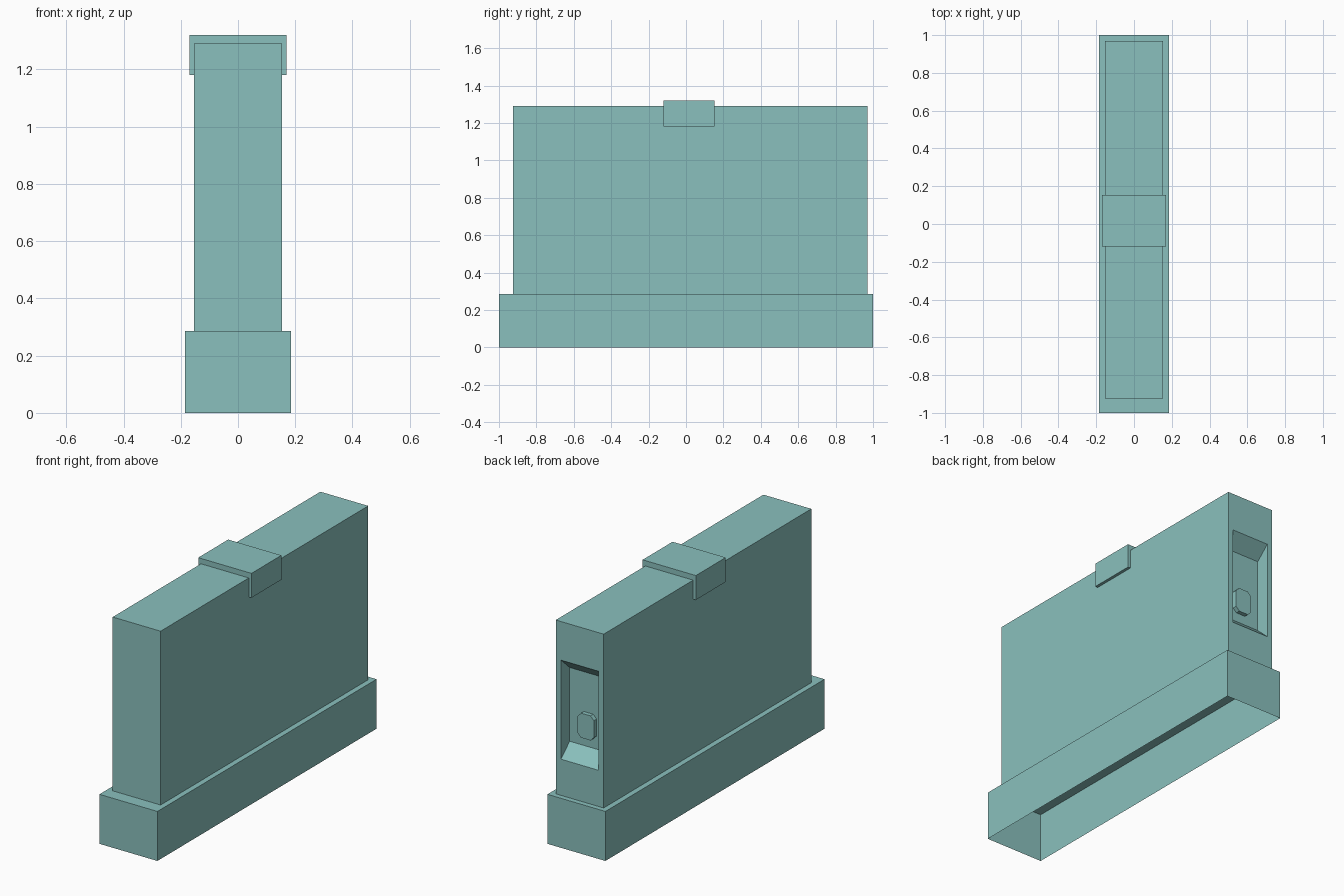
import bpy, bmesh

if "Cube" in bpy.data.objects:
    bpy.data.objects.remove(bpy.data.objects["Cube"])

teal = bpy.data.materials.new("soft teal")
teal.diffuse_color = (0.254, 0.527, 0.509, 1.0)
teal.use_nodes = True
teal.node_tree.nodes["Principled BSDF"].inputs["Base Color"].default_value = teal.diffuse_color


def finish(bm, name, recalc=True):
    """Turn a bmesh into a flat shaded object."""
    if recalc:
        bmesh.ops.recalc_face_normals(bm, faces=bm.faces)
    mesh = bpy.data.meshes.new(name)
    bm.to_mesh(mesh)
    bm.free()
    mesh.materials.append(teal)
    obj = bpy.data.objects.new(name, mesh)
    bpy.context.collection.objects.link(obj)
    return obj


def box(name, x, y, z, open_bottom=False):
    """Box from (min, max) ranges, optionally without its underside."""
    bm = bmesh.new()
    bmesh.ops.create_cube(bm, size=1)
    for v in bm.verts:
        v.co = [r[0] if c < 0 else r[1] for c, r in zip(v.co, (x, y, z))]
    if open_bottom:
        bm.normal_update()
        under = [f for f in bm.faces if f.normal.z < -0.9]
        bmesh.ops.delete(bm, geom=under, context='FACES_ONLY')
    return finish(bm, name, recalc=not open_bottom)


def loft(name, rings):
    """Skin equal-length rings of points and cap both ends."""
    bm = bmesh.new()
    loops = [[bm.verts.new(p) for p in ring] for ring in rings]
    for a, b in zip(loops, loops[1:]):
        for i in range(len(a)):
            j = (i + 1) % len(a)
            bm.faces.new((a[i], a[j], b[j], b[i]))
    bm.faces.new(loops[0])
    bm.faces.new(loops[-1])
    return finish(bm, name)


def rect(y, half_w, z0, z1):
    return [(-half_w, y, z0), (half_w, y, z0), (half_w, y, z1), (-half_w, y, z1)]


def octagon(y, half_w, z0, z1, c):
    w = half_w
    return [(-w + c, y, z0), (w - c, y, z0), (w, y, z0 + c), (w, y, z1 - c),
            (w - c, y, z1), (-w + c, y, z1), (-w, y, z1 - c), (-w, y, z0 + c)]


# Hollow plinth, open underneath
box("base", (-0.185, 0.185), (-1.0, 1.0), (0.0, 0.286), open_bottom=True)

# Slab body with a recess in its back, sloped at top and bottom
loft("body", [
    rect(-0.925, 0.153, 0.286, 1.29),
    rect(0.97, 0.153, 0.286, 1.29),
    rect(0.97, 0.12, 0.495, 1.067),
    rect(0.89, 0.12, 0.568, 0.994),
])

# Band straddling the top edge
box("top_clip", (-0.17, 0.17), (-0.12, 0.153), (1.18, 1.321))

# Chamfered button on the recess floor
loft("button", [octagon(y, 0.052, 0.622, 0.764, 0.022) for y in (0.885, 0.915)])
